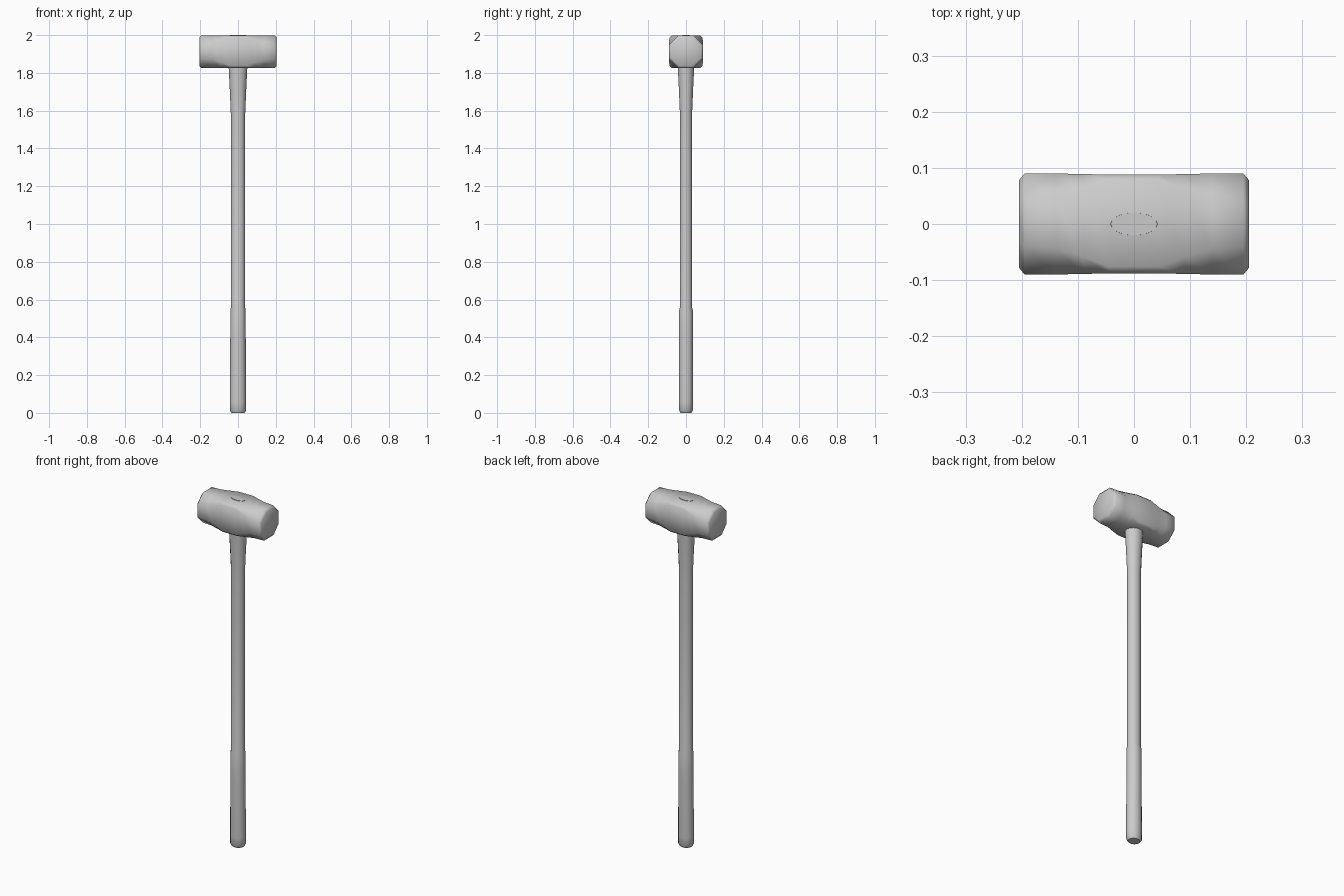
import bpy
import bmesh
import math

cube = bpy.data.objects.get("Cube")
if cube:
    bpy.data.objects.remove(cube, do_unlink=True)

# One plain grey for the whole tool
grey = bpy.data.materials.new("plain_grey")
grey.use_nodes = True
grey.diffuse_color = (0.6, 0.6, 0.6, 1)
grey.node_tree.nodes["Principled BSDF"].inputs["Base Color"].default_value = (0.6, 0.6, 0.6, 1)


def loft(name, rings, angle):
    """Skin a list of equal-length point rings and cap both ends."""
    bm = bmesh.new()
    loops = [[bm.verts.new(p) for p in ring] for ring in rings]
    n = len(loops[0])
    for a, b in zip(loops, loops[1:]):
        for i in range(n):
            j = (i + 1) % n
            bm.faces.new((a[i], a[j], b[j], b[i]))
    bm.faces.new(loops[0])
    bm.faces.new(loops[-1])
    bmesh.ops.recalc_face_normals(bm, faces=bm.faces)
    mesh = bpy.data.meshes.new(name)
    bm.to_mesh(mesh)
    bm.free()
    mesh.materials.append(grey)
    obj = bpy.data.objects.new(name, mesh)
    bpy.context.collection.objects.link(obj)
    bpy.ops.object.select_all(action="DESELECT")
    obj.select_set(True)
    bpy.context.view_layer.objects.active = obj
    bpy.ops.object.shade_smooth_by_angle(angle=math.radians(angle))
    return obj


def oval(z, rx, ry, n=14):
    steps = [2 * math.pi * i / n for i in range(n)]
    return [(rx * math.cos(a), ry * math.sin(a), z) for a in steps]


def octagon(x, hy, hz, c, zc=1.912):
    """Rectangle across x with its corners chamfered by c."""
    quarter = [(hy, hz - c), (hy - c, hz)]
    pts = quarter + [(-y, z) for y, z in reversed(quarter)]
    pts += [(-y, -z) for y, z in pts]
    return [(x, y, zc + z) for y, z in pts]


# Handle: rounded butt, thicker grip, straight shaft, flared neck
handle = [(0, 0.034, 0.030), (0.012, 0.043, 0.037), (0.06, 0.043, 0.038),
          (0.4, 0.041, 0.038), (0.54, 0.040, 0.038), (0.56, 0.038, 0.033),
          (1.58, 0.038, 0.033), (1.7, 0.043, 0.038), (1.84, 0.050, 0.045)]
loft("handle", [oval(*ring) for ring in handle], 50)

# Head: square middle, corner chamfers widening towards rounded octagonal ends
half = [(0.045, 0.088, 0.086, 0.012), (0.09, 0.089, 0.087, 0.03),
        (0.14, 0.09, 0.087, 0.046), (0.195, 0.09, 0.087, 0.05),
        (0.205, 0.078, 0.075, 0.044)]
sections = [(-x, *size) for x, *size in reversed(half)] + half
loft("hammer_head", [octagon(*s) for s in sections], 50)

# Handle end showing in the top of the head
loft("handle_end", [oval(1.98, 0.043, 0.021), oval(2.0, 0.042, 0.02)], 30)
